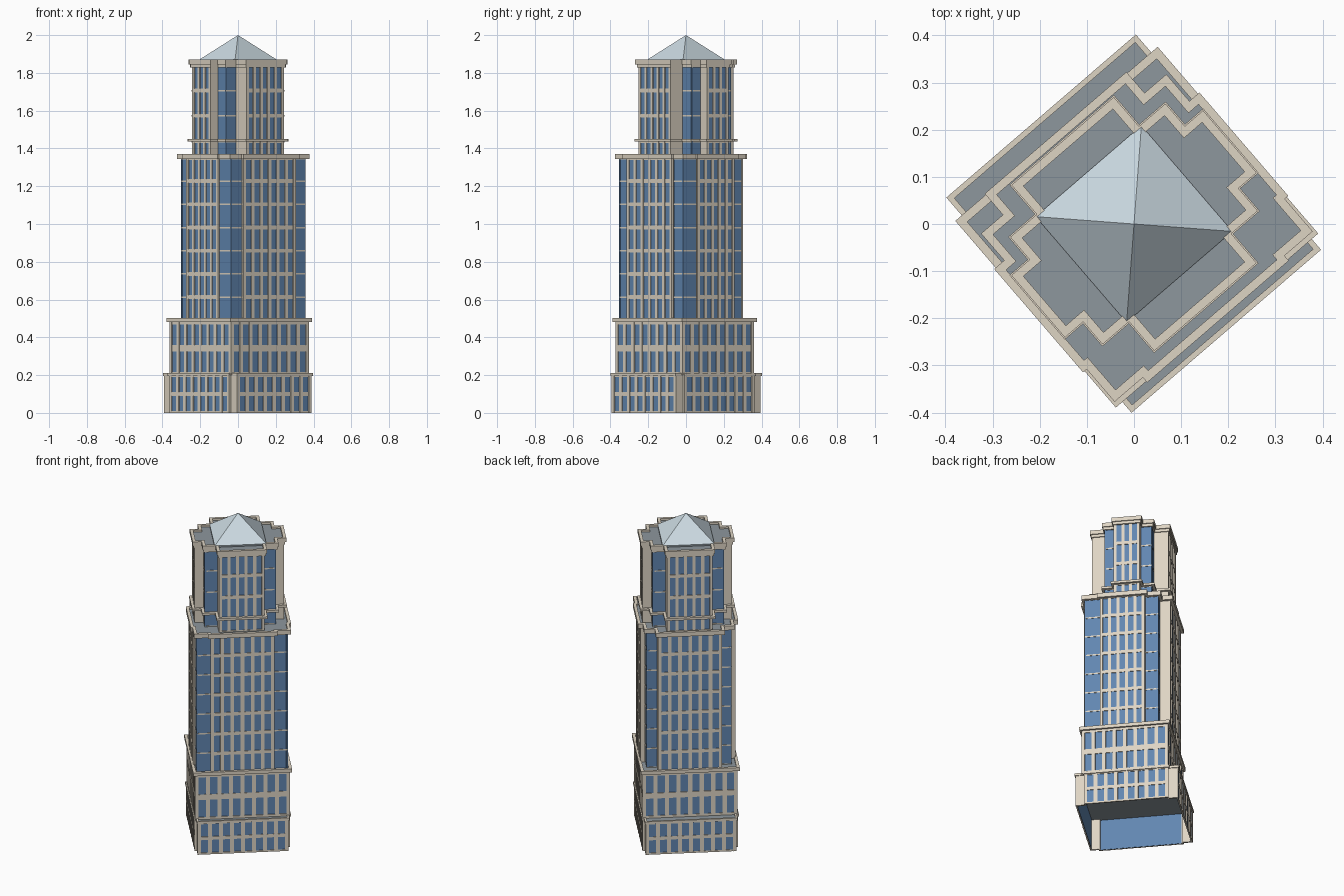
import bpy, bmesh, math
from mathutils import Vector

if "Cube" in bpy.data.objects:
    bpy.data.objects.remove(bpy.data.objects["Cube"])

ROT = math.radians(40.7)   # the whole plan is turned on the site


def material(name, rgb):
    m = bpy.data.materials.new(name)
    m.diffuse_color = (*rgb, 1)
    m.use_nodes = True
    m.node_tree.nodes["Principled BSDF"].inputs["Base Color"].default_value = m.diffuse_color
    return m


STONE = material("stone", (0.73, 0.66, 0.55))
GLASS = material("blue_glass", (0.12, 0.24, 0.44))
ROOF = material("roof_grey", (0.27, 0.31, 0.34))
PALE = material("pale_glazing", (0.60, 0.70, 0.76))


def finish(name, bm, mat):
    bmesh.ops.recalc_face_normals(bm, faces=bm.faces)
    me = bpy.data.meshes.new(name)
    bm.to_mesh(me)
    bm.free()
    me.materials.append(mat)
    ob = bpy.data.objects.new(name, me)
    ob.rotation_euler.z = ROT
    bpy.context.collection.objects.link(ob)
    return ob


def mirrored(half):
    return half + [(-u, v) for u, v in reversed(half)]


def offset(pts, d):
    # mitred offset of a right-angled, counter-clockwise outline
    out = []
    for i, p in enumerate(pts):
        p = Vector(p)
        e1 = (p - Vector(pts[i - 1])).normalized()
        e2 = (Vector(pts[(i + 1) % len(pts)]) - p).normalized()
        n = Vector((e1.y, -e1.x)) + Vector((e2.y, -e2.x))
        out.append(tuple(p + n * d))
    return out


def prism(name, pts, z0, z1, mat, bottom=True):
    bm = bmesh.new()
    lo = [bm.verts.new((*p, z0)) for p in pts]
    hi = [bm.verts.new((*p, z1)) for p in pts]
    for i in range(len(pts)):
        j = (i + 1) % len(pts)
        bm.faces.new((lo[i], lo[j], hi[j], hi[i]))
    bm.faces.new(hi)
    if bottom:
        bm.faces.new(lo[::-1])
    return finish(name, bm, mat)


def rim(name, pts, z0, z1, width):
    # hollow cornice / parapet following an outline
    bm = bmesh.new()
    inner = offset(pts, -width)
    loops = [[bm.verts.new((*p, z)) for p in q]
             for q, z in ((pts, z0), (pts, z1), (inner, z1), (inner, z0))]
    for k in range(4):
        a, b = loops[k], loops[(k + 1) % 4]
        for i in range(len(pts)):
            j = (i + 1) % len(pts)
            bm.faces.new((a[i], a[j], b[j], b[i]))
    return finish(name, bm, STONE)


def slab(bm, a, b, s0, s1, d0, d1, z0, z1):
    # box on the wall a-b: distances s along it, d outward from it
    a, b = Vector(a), Vector(b)
    t = (b - a).normalized()
    n = Vector((t.y, -t.x))
    q = [a + t * s + n * d for s, d in ((s0, d0), (s1, d0), (s1, d1), (s0, d1))]
    lo = [bm.verts.new((*p, z0)) for p in q]
    hi = [bm.verts.new((*p, z1)) for p in q]
    bm.faces.new(lo)
    bm.faces.new(hi)
    for i in range(4):
        j = (i + 1) % 4
        bm.faces.new((lo[i], lo[j], hi[j], hi[i]))


DEPTH = 0.008


def facade(name, wall, z0, z1, rows, half, back, front, band=0.02, bottom=True):
    # stone core, glass sheets and stone grid; spec = window columns per wall,
    # 1 = plain glass bay, 0 = blank stone
    core = prism(name + "_core", offset(wall, -DEPTH), z0, z1, STONE, bottom)
    gl, st = bmesh.new(), bmesh.new()
    spec = half + [back] + half[::-1] + [front]
    h = (z1 - z0) / rows
    for i, cols in enumerate(spec):
        a, b = wall[i], wall[(i + 1) % len(wall)]
        L = (Vector(b) - Vector(a)).length
        if cols == 0:
            slab(st, a, b, 0, L, -DEPTH - .002, 0, z0, z1)
            continue
        if cols == 1:
            slab(gl, a, b, 0, L, -DEPTH - .002, -.002, z0, z1)
            for r in range(rows + 1):
                z = min(max(z0 + r * h, z0 + .004), z1 - .004)
                slab(st, a, b, 0, L, -DEPTH, 0, z - .004, z + .004)
            continue
        slab(gl, a, b, .004, L - .004, -DEPTH - .002, -.005, z0 + .001, z1 - .001)
        pitch = (L - .016) / cols
        w = pitch * .18
        for c in range(cols + 1):
            s = .008 + c * pitch
            slab(st, a, b, 0 if c == 0 else s - w, L if c == cols else s + w,
                 -DEPTH, 0, z0, z1)
        for r in range(rows + 1):
            z = z0 + r * h
            slab(st, a, b, 0, L, -DEPTH, -.001, max(z - band / 2, z0),
                 min(z + band / 2, z1))
    finish(name + "_glass", gl, GLASS)
    finish(name + "_stone_grid", st, STONE)
    return core


# Outlines, right half from front to back, given at the cornice edge
base = mirrored([(.265, -.300), (.265, -.250), (.278, -.250),
                 (.278, .248), (.265, .248), (.265, .302)])
block = mirrored([(.283, -.270), (.283, .252)])
shaft = mirrored([(.195, -.270), (.195, -.256), (.274, -.256), (.274, -.165),
                  (.284, -.165), (.284, .118), (.256, .118), (.256, .193),
                  (.195, .193), (.195, .252)])
tower = mirrored([(.143, -.232), (.143, -.150), (.217, -.150), (.217, -.087),
                  (.268, -.087), (.268, .087), (.217, .087), (.217, .150),
                  (.143, .150), (.143, .232)])
tower_bays = [0, 1, 1, 0, 3, 0, 1, 1, 0]

# Street level, open underneath
facade("base", offset(base, -.005), 0, .2, 2, [0, 0, 8, 0, 0], 8, 8, bottom=False)
prism("base_roof", offset(base, -.004), .196, .203, ROOF)
rim("base_ledge", base, .195, .21, .012)

# Lower block
facade("lower_block", offset(block, -.011), .2, .485, 2, [8], 8, 8, band=.034)
prism("lower_block_roof", offset(block, -.006), .483, .494, ROOF)
rim("lower_block_cornice", block, .482, .503, .018)

# Main shaft
facade("shaft", offset(shaft, -.012), .49, 1.35, 7,
       [0, 1, 1, 0, 5, 0, 1, 1, 0], 6, 6)
prism("shaft_roof", offset(shaft, -.006), 1.345, 1.357, ROOF)
rim("shaft_cornice", offset(shaft, .003), 1.343, 1.37, .018)

# Upper tower with its short plinth storey
wall = offset(tower, -.012)
facade("plinth", wall, 1.355, 1.44, 1, tower_bays, 5, 5)
rim("plinth_ledge", offset(tower, .003), 1.436, 1.45, .03)
facade("tower", wall, 1.44, 1.84, 3, tower_bays, 5, 5)
rim("tower_cornice_lower", offset(tower, -.006), 1.828, 1.845, .02)
rim("tower_cornice_upper", tower, 1.845, 1.87, .018)
prism("tower_roof", offset(tower, -.01), 1.838, 1.858, ROOF)

# Glazed pyramid on a low curb
s = .148
prism("pyramid_curb", [(-s, -s), (s, -s), (s, s), (-s, s)], 1.85, 1.868, ROOF)
bm = bmesh.new()
ring = [bm.verts.new((x * s, y * s, 1.868))
        for x, y in ((-1, -1), (1, -1), (1, 1), (-1, 1))]
tip = bm.verts.new((0, 0, 2))
bm.faces.new(ring[::-1])
for i in range(4):
    bm.faces.new((ring[i], ring[(i + 1) % 4], tip))
finish("pyramid_roof", bm, PALE)
